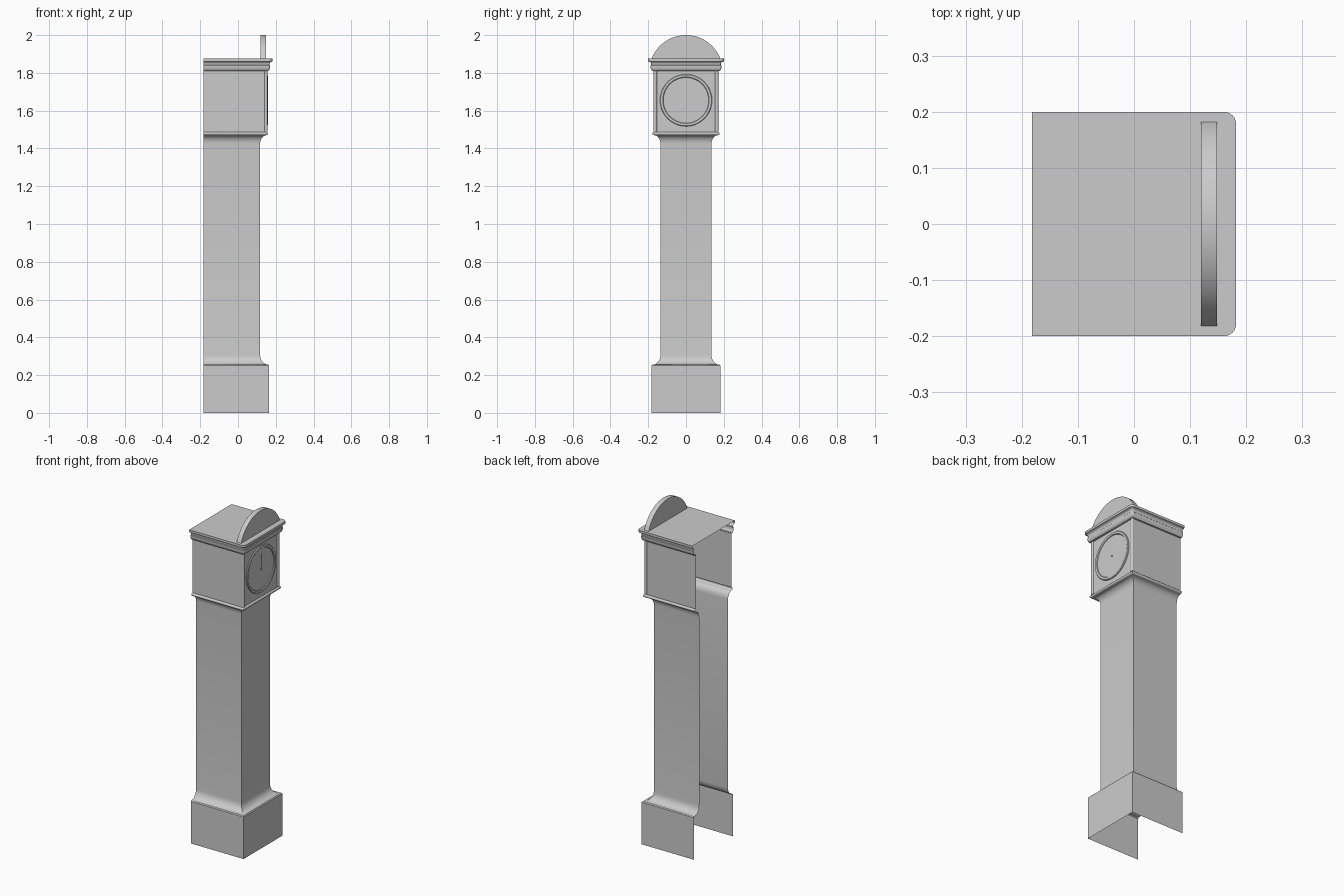
import bpy, bmesh
from math import sin, cos, pi, asin

if "Cube" in bpy.data.objects:
    bpy.data.objects.remove(bpy.data.objects["Cube"])

BACK = -0.182      # open back plane
DX = 0.018         # front face sits this much closer to the axis than the sides
DIAL_Z = 1.655


def finish(name, bm, angle=35):
    bmesh.ops.remove_doubles(bm, verts=bm.verts, dist=1e-5)
    me = bpy.data.meshes.new(name)
    bm.to_mesh(me)
    bm.free()
    ob = bpy.data.objects.new(name, me)
    bpy.context.collection.objects.link(ob)
    bpy.ops.object.select_all(action='DESELECT')
    bpy.context.view_layer.objects.active = ob
    ob.select_set(True)
    bpy.ops.object.shade_smooth_by_angle(angle=angle * pi / 180)
    return ob


def path(o, core):
    """Three-sided outline at half-width o; corners are rounded outside the core."""
    r = max(o - core, 0)
    c = o - r
    pts = [(BACK, -o)]
    n = 6
    for s in (-1, 1):
        for i in range(n + 1):
            a = (-pi / 2 if s < 0 else 0) + i / n * pi / 2
            pts.append((c - DX + r * cos(a), s * c + r * sin(a)))
    return pts + [(BACK, o)]


def sweep(name, profile, core=1.0, cap=False):
    bm = bmesh.new()
    rows = [[bm.verts.new((x, y, z)) for x, y in path(o, core)] for o, z in profile]
    if cap:
        bm.faces.new(rows[-1])
    for a, b in zip(rows, rows[1:]):
        for i in range(len(a) - 1):
            bm.faces.new((a[i], a[i + 1], b[i + 1], b[i]))
    bmesh.ops.dissolve_degenerate(bm, dist=1e-5, edges=bm.edges)
    return finish(name, bm)


def lathe(name, profile, centre, axis='x', n=48):
    """Revolve (radius, height) points round the x or z axis."""
    bm = bmesh.new()
    rows = []
    for r, h in profile:
        row = []
        for i in range(n):
            u, v = r * cos(2 * pi * i / n), r * sin(2 * pi * i / n)
            p = (h, u, v) if axis == 'x' else (u, v, h)
            row.append(bm.verts.new([p[k] + centre[k] for k in range(3)]))
        rows.append(row)
    for a, b in zip(rows, rows[1:]):
        for i in range(n):
            j = (i + 1) % n
            bm.faces.new((a[i], a[j], b[j], b[i]))
    return finish(name, bm)


def prism(name, outline, x0, x1):
    """Extrude a (y, z) outline along x."""
    bm = bmesh.new()
    f = bm.faces.new([bm.verts.new((x0, y, z)) for y, z in outline])
    g = bmesh.ops.extrude_face_region(bm, geom=[f])
    for v in g['geom']:
        if isinstance(v, bmesh.types.BMVert):
            v.co.x = x1
    bmesh.ops.recalc_face_normals(bm, faces=bm.faces)
    return finish(name, bm)


# plinth, trunk and their concave transitions
lower_cove = [(0.135 + 0.043 * (1 - sin(t * pi / 12)) , 0.255 + 0.052 * (1 - cos(t * pi / 12)))
              for t in range(7)]
upper_cove = [(0.135 + 0.033 * (1 - cos(t * pi / 12)), 1.425 + 0.045 * sin(t * pi / 12))
              for t in range(7)]
sweep("plinth_and_trunk", [(0.183, 0), (0.183, 0.25), (0.178, 0.255)] + lower_cove[1:] + upper_cove)

# rounded moulding under the hood
bead = [(0.168 + 0.01 * sin(t * pi / 6), 1.479 - 0.009 * cos(t * pi / 6)) for t in range(7)]
sweep("hood_base_moulding", bead + [(0.168, 1.494)])

# hood walls
sweep("hood", [(0.168, 1.49), (0.168, 1.812)])

# cornice with roof, rounded front corners
cove = [(0.184 + 0.011 * (1 - cos(t * pi / 8)), 1.845 + 0.014 * sin(t * pi / 8)) for t in range(5)]
sweep("cornice_and_roof",
      [(0.167, 1.810), (0.178, 1.810), (0.183, 1.815), (0.187, 1.825), (0.187, 1.838), (0.184, 1.841)]
      + cove + [(0.200, 1.861), (0.200, 1.875)], core=0.178, cap=True)

# slim corner columns on the hood
for s, side in ((-1, "right"), (1, "left")):
    lathe("hood_column_" + side, [(0.009, 1.49), (0.009, 1.812)], (0.148, s * 0.163, 0), 'z', 16)

# dial face and its rounded bezel
lathe("dial_bezel", [(0.138, 0.148), (0.138, 0.153), (0.135, 0.157), (0.129, 0.158),
                     (0.123, 0.156), (0.120, 0.151)], (0, 0, DIAL_Z))
lathe("dial_face", [(0.121, 0.1515), (0, 0.1515)], (0, 0, DIAL_Z))

# hands pointing to twelve, with centre pin
for name, w, length, x in (("hour_hand", 0.002, 0.07, 0.153), ("minute_hand", 0.0012, 0.097, 0.155)):
    prism(name, [(-w, DIAL_Z), (w, DIAL_Z), (w, DIAL_Z + length * 0.9),
                 (0, DIAL_Z + length), (-w, DIAL_Z + length * 0.9)], x, x + 0.001)
lathe("hand_pin", [(0.004, 0.151), (0.004, 0.157), (0, 0.158)], (0, 0, DIAL_Z), n=12)

# arched pediment on the roof
R, CZ = 0.195, 1.805
a0 = asin((1.875 - CZ) / R)
N = 32
arch = [(R * cos(a0 + (pi - 2 * a0) * i / N), CZ + R * sin(a0 + (pi - 2 * a0) * i / N))
        for i in range(N + 1)]
prism("arched_pediment", arch, 0.119, 0.148)
